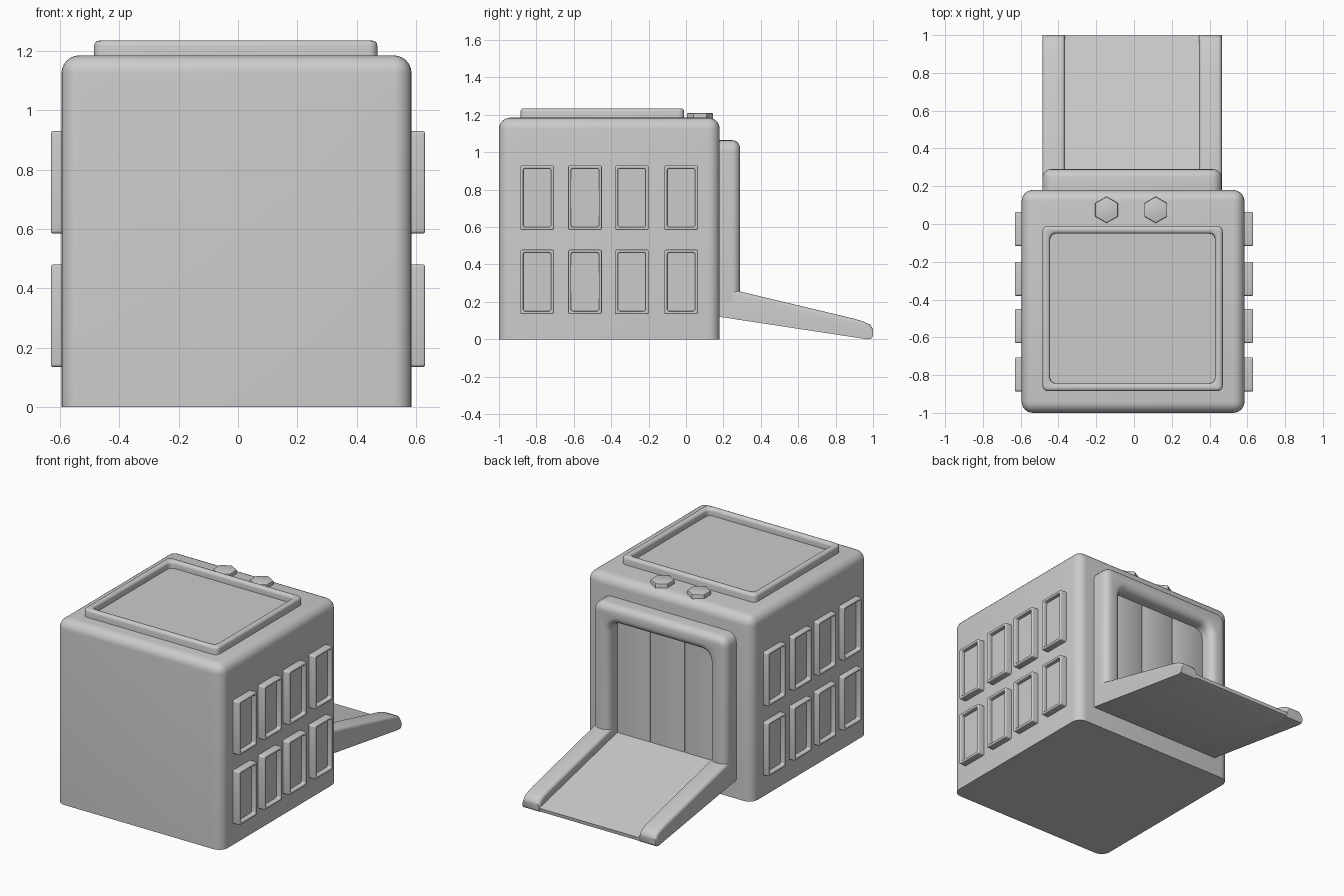
import bpy, bmesh
from mathutils import Matrix, Vector

if "Cube" in bpy.data.objects:
    bpy.data.objects.remove(bpy.data.objects["Cube"])


def finish(name, bm, matrix=None):
    if matrix:
        bm.transform(matrix)
    bmesh.ops.recalc_face_normals(bm, faces=bm.faces[:])
    mesh = bpy.data.meshes.new(name)
    bm.to_mesh(mesh)
    bm.free()
    ob = bpy.data.objects.new(name, mesh)
    bpy.context.collection.objects.link(ob)
    return ob


def round_edges(bm, test, radius, segments=4):
    bm.normal_update()
    edges = [e for e in bm.edges if test(e)]
    bmesh.ops.bevel(bm, geom=edges, offset=radius, segments=segments,
                    profile=0.5, affect='EDGES', clamp_overlap=True)
    bm.normal_update()


def box(x0, x1, y0, y1, z0, z1):
    bm = bmesh.new()
    bmesh.ops.create_cube(bm, size=1)
    for v in bm.verts:
        v.co = ((v.co.x + .5) * (x1 - x0) + x0, (v.co.y + .5) * (y1 - y0) + y0,
                (v.co.z + .5) * (z1 - z0) + z0)
    return bm


def prism(points, vec):
    bm = bmesh.new()
    f = bm.faces.new([bm.verts.new(p) for p in points])
    new = bmesh.ops.extrude_face_region(bm, geom=[f], use_keep_orig=True)['geom']
    bmesh.ops.translate(bm, verts=[v for v in new if isinstance(v, bmesh.types.BMVert)], vec=vec)
    bmesh.ops.recalc_face_normals(bm, faces=bm.faces[:])
    return bm


def along(e, axis):
    d = (e.verts[0].co - e.verts[1].co).normalized()
    return abs(d[axis]) > .99


def flat_at(e, axis, value):
    return all(abs(v.co[axis] - value) < 1e-4 for v in e.verts)


def sharp(e):
    return e.calc_face_angle(0) > .6


# Raised rim around a sunken panel, facing local +z
def rimmed_panel(name, w, h, d, rim, depth, corner, lip, matrix):
    bm = box(-w / 2, w / 2, -h / 2, h / 2, 0, d)
    bm.normal_update()
    top = max(bm.faces, key=lambda f: f.calc_center_median().z)
    bmesh.ops.inset_region(bm, faces=[top], thickness=rim)
    floor = bmesh.ops.extrude_discrete_faces(bm, faces=[top])['faces'][0]
    bmesh.ops.translate(bm, verts=floor.verts[:], vec=(0, 0, -depth))
    round_edges(bm, lambda e: along(e, 2), corner)
    round_edges(bm, lambda e: flat_at(e, 2, d) and sharp(e), lip, 3)
    return finish(name, bm, matrix)


# Body with soft top and side edges, sharp base
bm = box(-.595, .585, -1, .18, 0, 1.185)
round_edges(bm, lambda e: not flat_at(e, 2, 0), .06, 6)
finish("body", bm)

# Roof hatch and two hexagonal bolts
rimmed_panel("roof_hatch", .955, .875, .085, .058, .045, .03, .022,
             Matrix.Translation((-.0075, -.4475, 1.15)))
for x in (-.145, .115):
    bm = bmesh.new()
    bmesh.ops.create_cone(bm, cap_ends=True, segments=6, radius1=.07, radius2=.07, depth=.06)
    round_edges(bm, lambda e: flat_at(e, 2, .03), .006, 2)
    finish("roof_bolt", bm, Matrix.Translation((x, .075, 1.18)))

# Windows on both sides
face_right = Matrix(((0, 0, 1, 0), (1, 0, 0, 0), (0, 1, 0, 0), (0, 0, 0, 1)))
for y in (-.796, -.54, -.29, -.026):
    for z in (.307, .757):
        ob = rimmed_panel("window", .18, .345, .06, .023, .028, .01, .006,
                          Matrix.Translation((.57, y, z)) @ face_right)
        ob.modifiers.new("both_sides", 'MIRROR')

# Doorway arch
outline = [(-.485, .2), (-.485, 1.065), (.465, 1.065), (.465, .2),
           (.345, .2), (.345, .95), (-.365, .95), (-.365, .2)]
bm = prism([(x, .17, z) for x, z in outline], Vector((0, .12, 0)))
round_edges(bm, lambda e: along(e, 1) and e.verts[0].co.z > .5, .06, 5)
round_edges(bm, lambda e: flat_at(e, 1, .29) and sharp(e) and not flat_at(e, 2, .2), .045, 5)
finish("door_frame", bm)

# Three door panels
for i in range(3):
    x = -.375 + i * .243
    bm = box(x, x + .243, .15, .205, .15, .98)
    round_edges(bm, lambda e: along(e, 2) and flat_at(e, 1, .205), .007, 2)
    finish("door_panel", bm)

# Ramp deck and side rails
deck = [(.18, .12), (.97, 0), (.995, .008), (.998, .03), (.18, .22)]
finish("ramp_deck", prism([(-.365, y, z) for y, z in deck], Vector((.71, 0, 0))))
rail = [(.17, .1215), (.97, 0), (.99, .003), (1, .018), (1, .055), (.985, .078),
        (.95, .095), (.9, .11), (.27, .26), (.17, .26)]
for x in (-.485, .345):
    bm = prism([(x, y, z) for y, z in rail], Vector((.12, 0, 0)))
    round_edges(bm, lambda e: not along(e, 0) and
                any(f.normal.z > .2 and abs(f.normal.x) < .1 for f in e.link_faces), .025)
    finish("ramp_rail", bm)

for ob in bpy.context.collection.objects:
    ob.select_set(True)
    bpy.context.view_layer.objects.active = ob
bpy.ops.object.shade_smooth_by_angle(angle=.6)
